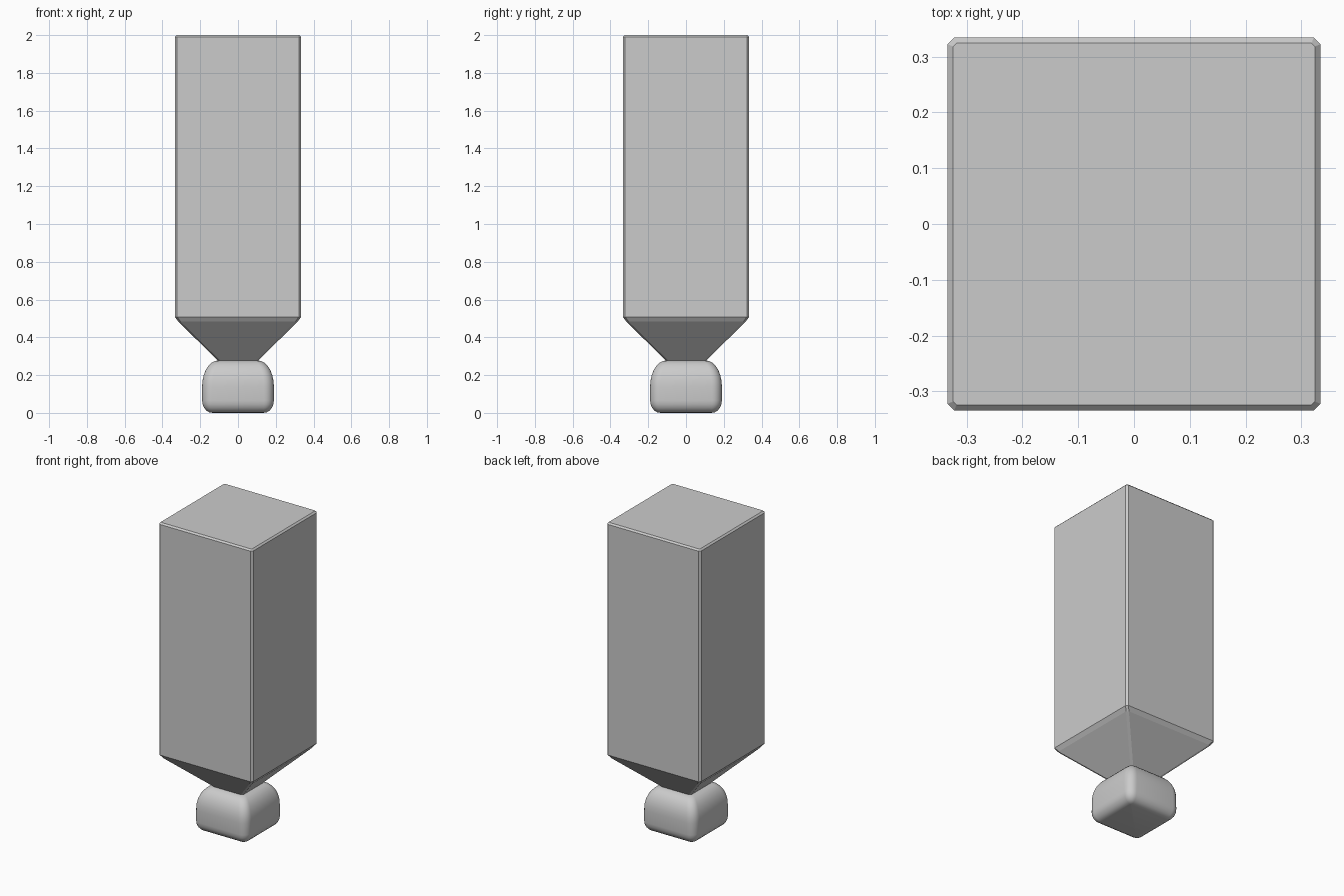
import bpy, bmesh, math

if "Cube" in bpy.data.objects:
    bpy.data.objects.remove(bpy.data.objects["Cube"])


def ring(bm, half, z, radius, segs):
    """Rounded-square loop of vertices at height z."""
    verts = []
    c = half - radius
    for i, (sx, sy) in enumerate(((1, 1), (-1, 1), (-1, -1), (1, -1))):
        for k in range(segs + 1):
            a = math.radians(90 * (i + k / segs))
            verts.append(bm.verts.new((sx * c + radius * math.cos(a),
                                       sy * c + radius * math.sin(a), z)))
    return verts


def loft(name, sections, segs):
    """Skin a stack of (half width, z, corner radius) sections and cap it."""
    bm = bmesh.new()
    rings = [ring(bm, h, z, r, segs) for h, z, r in sections]
    n = len(rings[0])
    for a, b in zip(rings, rings[1:]):
        for i in range(n):
            j = (i + 1) % n
            bm.faces.new((a[i], a[j], b[j], b[i]))
    bm.faces.new(rings[0][::-1])
    bm.faces.new(rings[-1])
    mesh = bpy.data.meshes.new(name)
    bm.to_mesh(mesh)
    bm.free()
    obj = bpy.data.objects.new(name, mesh)
    bpy.context.collection.objects.link(obj)
    return obj


# Square post with chamfered edges, tapering down to the neck
loft("post", [
    (0.104, 0.275, 0.012),
    (0.316, 0.483, 0.012),
    (0.334, 0.508, 0.012),
    (0.334, 1.99, 0.012),
    (0.324, 2.0, 0.006),
], 1)

# Rounded foot: small bottom fillet, straight band, domed shoulder
foot_profile = []
for k in range(6):
    a = math.radians(90 * k / 5)
    foot_profile.append((0.135 + 0.055 * math.sin(a),
                         0.065 - 0.065 * math.cos(a),
                         0.006 + 0.046 * math.sin(a)))
for k in range(8):
    a = math.radians(90 * k / 7)
    foot_profile.append((0.104 + 0.086 * math.cos(a),
                         0.14 + 0.138 * math.sin(a),
                         0.022 + 0.032 * math.cos(a)))
foot = loft("foot", foot_profile, 6)

bpy.ops.object.select_all(action='DESELECT')
foot.select_set(True)
bpy.context.view_layer.objects.active = foot
bpy.ops.object.shade_smooth_by_angle(angle=math.radians(30))
